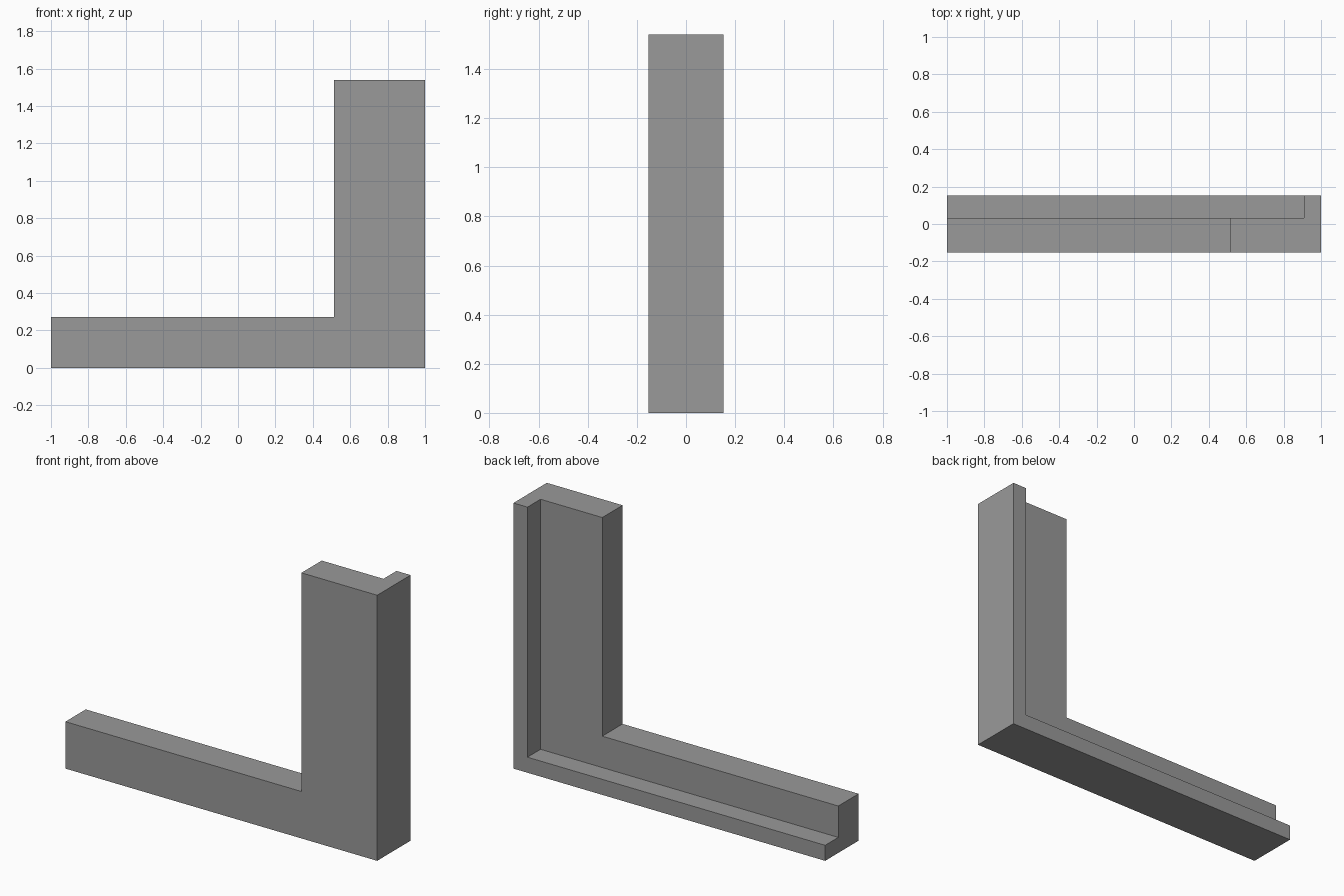
import bpy, bmesh

if "Cube" in bpy.data.objects:
    bpy.data.objects.remove(bpy.data.objects["Cube"])

HEIGHT = 1.54
LEG_W, BASE_H = 0.486, 0.272      # leg width, base height
RIM = 0.09                        # thickness of the rear rim
FRONT, STEP, BACK = -0.153, 0.033, 0.153

# Rebated cross-section: (inset from side, inset from bottom, y)
profile = [
    (0, 0, FRONT), (LEG_W, BASE_H, FRONT), (LEG_W, BASE_H, STEP),
    (RIM, RIM, STEP), (RIM, RIM, BACK), (0, 0, BACK),
]

# Sweep the section along the base, round the mitred corner and up the leg
bm = bmesh.new()
base_end = [bm.verts.new((-1, y, dz)) for dx, dz, y in profile]
corner = [bm.verts.new((1 - dx, y, dz)) for dx, dz, y in profile]
leg_top = [bm.verts.new((1 - dx, y, HEIGHT)) for dx, dz, y in profile]
for a, b in ((base_end, corner), (corner, leg_top)):
    for i in range(len(profile)):
        j = (i + 1) % len(profile)
        bm.faces.new((a[i], a[j], b[j], b[i]))
bm.faces.new(base_end)
bm.faces.new(leg_top)

# Merge the flat faces across the mitre
bmesh.ops.dissolve_limit(bm, angle_limit=0.01, verts=bm.verts[:], edges=bm.edges[:])
bmesh.ops.recalc_face_normals(bm, faces=bm.faces[:])

mesh = bpy.data.meshes.new("rebated_corner_frame")
bm.to_mesh(mesh)
bm.free()
frame = bpy.data.objects.new("rebated_corner_frame", mesh)
bpy.context.collection.objects.link(frame)

# Plain grey finish
grey = bpy.data.materials.new("mid_grey")
grey.diffuse_color = (0.32, 0.32, 0.32, 1)
grey.use_nodes = True
grey.node_tree.nodes["Principled BSDF"].inputs["Base Color"].default_value = grey.diffuse_color
mesh.materials.append(grey)
